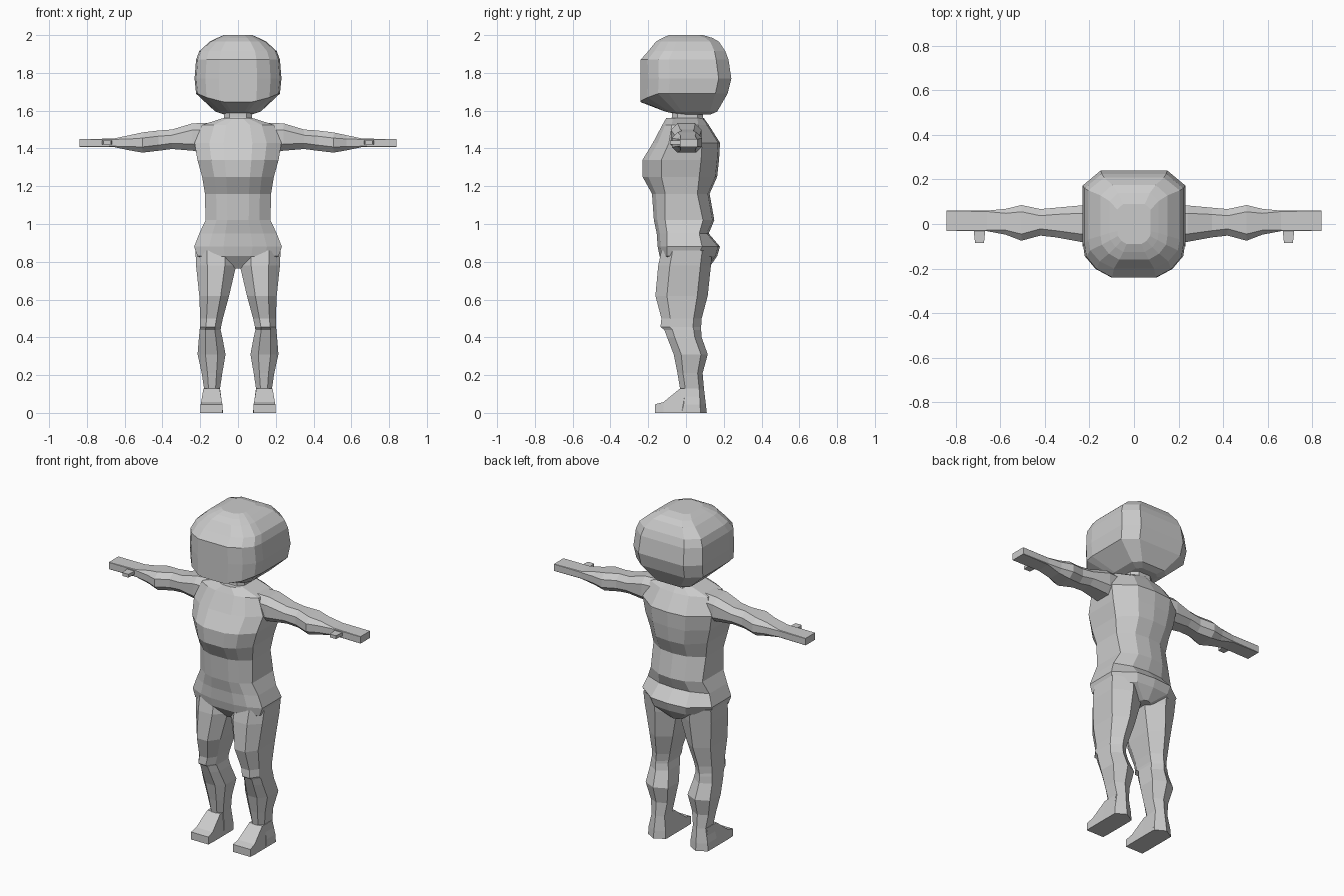
import bpy, bmesh

grey = bpy.data.materials.new("plain grey")
grey.diffuse_color = (0.6, 0.6, 0.6, 1)


def loft(name, rings, mirror=False):
    """Skin a list of closed rings, cap both ends, optionally mirror in x."""
    bm = bmesh.new()
    rows = [[bm.verts.new(p) for p in r] for r in rings]
    n = len(rows[0])
    for a, b in zip(rows, rows[1:]):
        for i in range(n):
            j = (i + 1) % n
            bm.faces.new((a[i], a[j], b[j], b[i]))
    bm.faces.new(rows[0][::-1])
    bm.faces.new(rows[-1])
    bmesh.ops.recalc_face_normals(bm, faces=bm.faces)
    me = bpy.data.meshes.new(name)
    bm.to_mesh(me)
    bm.free()
    me.materials.append(grey)
    ob = bpy.data.objects.new(name, me)
    bpy.context.collection.objects.link(ob)
    if mirror:
        m = ob.modifiers.new("mirror", 'MIRROR')
        m.use_mirror_merge = False
    return ob


def both(half):
    """Complete a right-hand half ring with its left-hand reflection."""
    return half + [(-x, y, z) for x, y, z in reversed(half) if x > 1e-6]


# Head: plan outline scaled up its height, chin dips at the front
plan = [(0.30, 0, 1), (0.44, 0, .85), (0.75, .08, .45), (0.96, .2, 0),
        (1, .32, 0), (1, .86, 0), (0.65, 1, 0)]


def head_ring(z, w, yf, yb, dip=0):
    return both([(w * u, yf + (yb - yf) * v, z - dip * k) for u, v, k in plan])


loft("head", [head_ring(*r) for r in [
    (1.58, .075, -.04, .13), (1.595, .12, -.11, .165), (1.69, .222, -.24, .22, .045),
    (1.77, .23, -.24, .24), (1.87, .222, -.24, .225), (1.915, .205, -.2, .208),
    (1.965, .15, -.16, .175), (1.985, .11, -.125, .14), (2, .075, -.09, .09)]])

# Neck
loft("neck", [both([(.045, -.075 - s, z), (.075, -.045, z), (.075, .06, z), (.04, .09 + s, z)])
              for z, s in [(1.5, .02), (1.565, 0), (1.62, 0)]])


# Torso: z, half width, front y, side front y, side back y, back y
def torso_ring(z, w, yf, sf, sb, yb):
    return both([(w * .33, yf, z), (w * .66, yf + (sf - yf) * .3, z),
                 (w, sf, z), (w, sb, z), (w * .5, yb - .01, z), (0, yb, z)])


loft("torso", [torso_ring(*r) for r in [
    (.765, .05, -.09, -.07, .06, .12), (.83, .215, -.14, -.1, .06, .165),
    (.88, .232, -.15, -.1, .085, .18), (.95, .205, -.155, -.1, .07, .12),
    (1.02, .172, -.17, -.11, .09, .15), (1.16, .175, -.18, -.11, .06, .125),
    (1.25, .19, -.23, -.13, .07, .165), (1.34, .215, -.23, -.13, .08, .175),
    (1.43, .23, -.175, -.09, .085, .18), (1.525, .19, -.125, -.075, .065, .12),
    (1.56, .08, -.105, -.07, .06, .095)]])


# Arm and hand: x, front y, back y, bottom z, top z, corner cut
def arm_ring(x, yf, yb, zb, zt, c):
    return [(x, yf + c, zb), (x, yb - c, zb), (x, yb, zb + c), (x, yb, zt - c),
            (x, yb - c, zt), (x, yf + c, zt), (x, yf, zt - c), (x, yf, zb + c)]


loft("arm", [arm_ring(*r) for r in [
    (.14, -.08, .075, 1.37, 1.535, .035), (.24, -.08, .083, 1.388, 1.533, .035),
    (.35, -.06, .073, 1.397, 1.5, .03), (.42, -.052, .067, 1.388, 1.495, .03),
    (.505, -.075, .085, 1.378, 1.485, .03), (.575, -.048, .068, 1.39, 1.47, .02),
    (.66, -.032, .06, 1.408, 1.452, .004), (.84, -.032, .06, 1.408, 1.45, .001)]], True)

# Thumb
loft("thumb", [[(.693 - a, y, 1.422), (.693 + a, y, 1.422), (.693 + a, y, 1.442), (.693 - a, y, 1.442)]
               for y, a in [(-.02, .027), (-.085, .02)]], True)


# Leg: z, inner x, outer x, front y, back y
def leg_ring(z, xi, xo, yf, yb):
    m, h = (xi + xo) / 2, (xo - xi) * .22
    f, b = yf + (yb - yf) * .22, yb - (yb - yf) * .2
    return [(m - h, yf, z), (m + h, yf, z), (xo, f, z), (xo, b, z),
            (m, yb, z), (xi, b, z)] + [(xi, f, z)]


loft("leg", [leg_ring(*r) for r in [
    (0, .082, .2, -.06, .11), (.045, .084, .197, -.045, .105), (.13, .095, .18, -.032, .095),
    (.21, .083, .192, -.045, .088), (.31, .066, .214, -.065, .115), (.4, .083, .207, -.1, .083),
    (.44, .092, .203, -.115, .08), (.455, .09, .201, -.135, .08), (.5, .08, .2, -.13, .083),
    (.62, .047, .205, -.162, .115), (.78, .01, .222, -.147, .132), (.86, .01, .225, -.13, .14)]], True)

# Foot: flat sole, sloping instep and squared toe
loft("foot", [[(xi, y, 0), (xo, y, 0), (xo - t, y, z), (xi + t, y, z)]
              for y, xi, xo, z, t in [(-.165, .082, .198, .045, 0), (-.12, .08, .2, .057, .005),
                                      (-.03, .08, .2, .13, .017), (.065, .08, .2, .13, .017)]], True)
